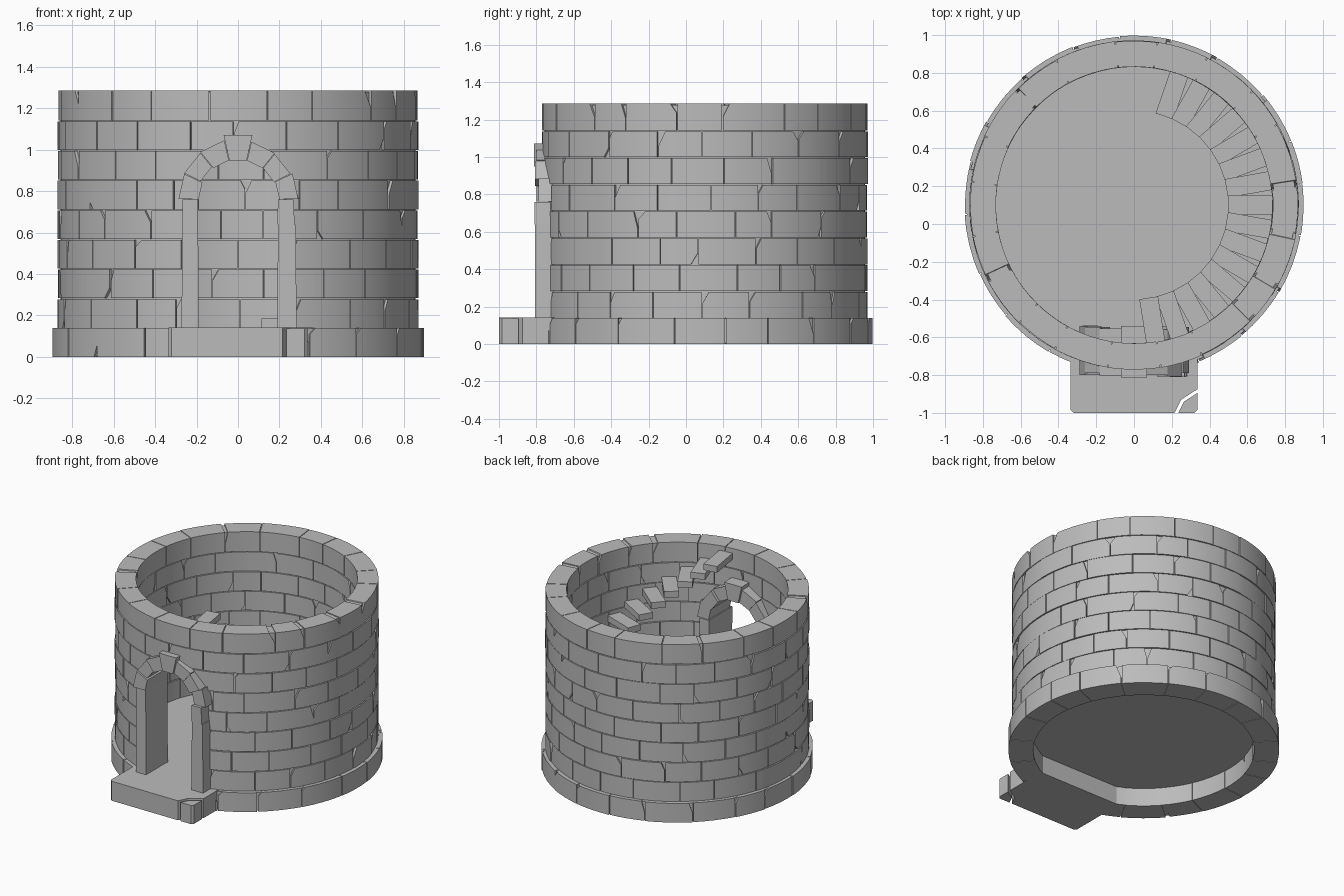
import bpy, bmesh, math, random
from mathutils import Matrix, Vector

random.seed(7)
cube = bpy.data.objects.get("Cube")
if cube:
    bpy.data.objects.remove(cube, do_unlink=True)

stone = bpy.data.materials.new("grey_stone")
stone.use_nodes = True
GREY = (0.5, 0.5, 0.5, 1)
stone.diffuse_color = GREY
stone.node_tree.nodes["Principled BSDF"].inputs["Base Color"].default_value = GREY

CY = 0.1                     # tower axis in y
FLOOR, TOP, ROWS = 0.14, 1.285, 8
R_IN, R_OUT, R_BASE = 0.73, 0.873, 0.9
DOOR_Z, DOOR_R, ARCH_R = 0.76, 0.19, 0.28


def finish(name, bm, smooth=False):
    bmesh.ops.recalc_face_normals(bm, faces=bm.faces)
    mesh = bpy.data.meshes.new(name)
    bm.to_mesh(mesh)
    bm.free()
    mesh.materials.append(stone)
    obj = bpy.data.objects.new(name, mesh)
    bpy.context.collection.objects.link(obj)
    if smooth:
        bpy.ops.object.select_all(action="DESELECT")
        obj.select_set(True)
        bpy.context.view_layer.objects.active = obj
        bpy.ops.object.shade_smooth_by_angle(angle=math.radians(25))
    return obj


def bridge(bm, rings, closed=False):
    """Skin a list of four-point sections, capping the ends unless closed."""
    loops = [[bm.verts.new(p) for p in ring] for ring in rings]
    pairs = list(zip(loops, loops[1:]))
    if closed:
        pairs.append((loops[-1], loops[0]))
    else:
        bm.faces.new(loops[0])
        bm.faces.new(loops[-1])
    for a, b in pairs:
        for i in range(4):
            j = (i + 1) % 4
            bm.faces.new((a[i], a[j], b[j], b[i]))


def section(a, r0, r1, z0, z1):
    c, s = math.cos(a), math.sin(a)
    return [(r * c, CY + r * s, z) for r, z in ((r0, z0), (r1, z0), (r1, z1), (r0, z1))]


def prism(bm, points, place, start, end):
    """Extrude a flat outline; place(u, v, w) maps it into space."""
    lo = [bm.verts.new(place(u, v, start)) for u, v in points]
    hi = [bm.verts.new(place(u, v, end)) for u, v in points]
    bm.faces.new(lo)
    bm.faces.new(hi)
    for i in range(len(lo)):
        j = (i + 1) % len(lo)
        bm.faces.new((lo[i], lo[j], hi[j], hi[i]))


def facing(u, v, w):
    return (u, w, v)


def upright(u, v, w):
    return (u, v, w)


def brick(bm, a0, a1, z0, z1, r0, r1):
    """Curved block, sometimes with a broken corner."""
    w = random.uniform(0.02, 0.045)
    angles = [a0, a0 + w] + [a0 + (a1 - a0) * k / 4 for k in (1, 2, 3)] + [a1 - w, a1]
    low, high = [z0] * len(angles), [z1] * len(angles)
    if random.random() < 0.3:
        high[random.choice((0, -1))] -= random.uniform(0.03, 0.09)
    elif random.random() < 0.15:
        low[random.choice((0, -1))] += random.uniform(0.03, 0.06)
    bridge(bm, [section(a, r0, r1, lo, hi) for a, lo, hi in zip(angles, low, high)])


def course(bm, z0, z1, r1, count, shift, gap_z):
    cuts = [shift + (i + random.uniform(-0.16, 0.16)) * math.tau / count for i in range(count)]
    cuts.append(cuts[0] + math.tau)
    for a, b in zip(cuts, cuts[1:]):
        brick(bm, a + 0.003, b - 0.003, z0, z1 - gap_z,
              R_IN + random.uniform(0, 0.006), r1 - random.uniform(0, 0.006))


def tube(name, r0, r1, z0, z1):
    bm = bmesh.new()
    bridge(bm, [section(math.tau * i / 80, r0, r1, z0, z1) for i in range(80)], closed=True)
    return finish(name, bm, True)


# Wall courses, with a solid core showing in the joints
bm = bmesh.new()
rise = (TOP - FLOOR) / ROWS
for row in range(ROWS):
    z = FLOOR + row * rise
    last = row == ROWS - 1
    course(bm, z, z + rise, R_OUT, 20, (row % 2) * math.pi / 20, 0 if last else 0.005)
wall = finish("wall_bricks", bm, True)
core = tube("wall_core", R_IN + 0.014, R_OUT - 0.016, FLOOR - 0.01, TOP - 0.006)

# Foundation course
bm = bmesh.new()
course(bm, 0, FLOOR, R_BASE, 20, 0.1, 0)
finish("foundation_bricks", bm, True)
tube("foundation_core", R_IN + 0.01, R_BASE - 0.015, 0.004, FLOOR - 0.004)

# Doorway cut through the wall
bm = bmesh.new()
cut_r = 0.5 * (DOOR_R + ARCH_R)
outline = [(-cut_r, 0.1), (cut_r, 0.1)]
outline += [(cut_r * math.cos(math.pi * k / 16), DOOR_Z + cut_r * math.sin(math.pi * k / 16))
            for k in range(17)]
prism(bm, outline, facing, -1.2, -0.3)
cutter = finish("doorway_cutter", bm)
cutter.hide_render = True
cutter.hide_set(True)
for obj in (wall, core):
    mod = obj.modifiers.new("doorway", "BOOLEAN")
    mod.operation = "DIFFERENCE"
    mod.solver = "EXACT"
    mod.object = cutter
    bpy.context.view_layer.objects.active = obj
    bpy.ops.object.modifier_apply(modifier=mod.name)
bpy.data.objects.remove(cutter, do_unlink=True)

# Floor disc
bm = bmesh.new()
bmesh.ops.create_cone(bm, cap_ends=True, segments=80, radius1=R_IN + 0.012, radius2=R_IN + 0.012,
                      depth=0.008, matrix=Matrix.Translation((0, CY, FLOOR - 0.004)))
finish("floor", bm)

# Door slab with a cracked-off front corner
bm = bmesh.new()
prism(bm, [(-0.335, -0.56), (-0.335, -0.985), (-0.32, -1), (0.215, -1), (0.25, -0.93),
           (0.335, -0.875), (0.335, -0.56)], upright, 0, FLOOR + 0.002)
prism(bm, [(0.235, -1), (0.32, -1), (0.335, -0.985), (0.335, -0.895), (0.265, -0.94)],
      upright, 0, FLOOR - 0.004)
finish("door_slab", bm)


def stone_y():
    return -0.795 + random.uniform(-0.015, 0.01), -0.55 + random.uniform(-0.01, 0.015)


# Door jambs
for name, side, levels in (("right_jamb", -1, (FLOOR, DOOR_Z)),
                           ("left_jamb", 1, (FLOOR, 0.64, DOOR_Z))):
    bm = bmesh.new()
    for z0, z1 in zip(levels, levels[1:]):
        edge = ARCH_R + random.uniform(-0.008, 0.004)
        prism(bm, [(side * DOOR_R, z0), (side * edge, z0), (side * (edge - 0.005), z1),
                   (side * (DOOR_R + 0.003), z1)], facing, *stone_y())
    finish(name, bm)

# Arch stones, the middle one a taller keystone
bm = bmesh.new()
STONES = 7
for i in range(STONES):
    a0, a1 = (math.pi * (i + e) / STONES for e in (0.01, 0.99))
    key = i == STONES // 2
    r0 = DOOR_R + random.uniform(0, 0.012)
    r1 = ARCH_R + (0.04 if key else random.uniform(0, 0.018))
    y0, y1 = (-0.812, -0.54) if key else stone_y()
    prism(bm, [(r * math.cos(a), DOOR_Z + r * math.sin(a))
               for r, a in ((r0, a0), (r1, a0), (r1, a1), (r0, a1))], facing, y0, y1)
finish("door_arch", bm)

# Floating stair treads winding up to the door side
bm = bmesh.new()
TREADS = 16
for i in range(TREADS):
    t = i / (TREADS - 1)
    spin = Matrix.Rotation(math.radians(71 - 152 * t), 4, "Z")
    top = 0.185 + 1.065 * t
    size = Matrix.Diagonal(Vector((0.25, 0.1, 0.045, 1)))
    bmesh.ops.create_cube(bm, size=1, matrix=Matrix.Translation((0, CY, top - 0.0225)) @ spin
                          @ Matrix.Translation((0.622, 0, 0)) @ size)
finish("stair_treads", bm)
